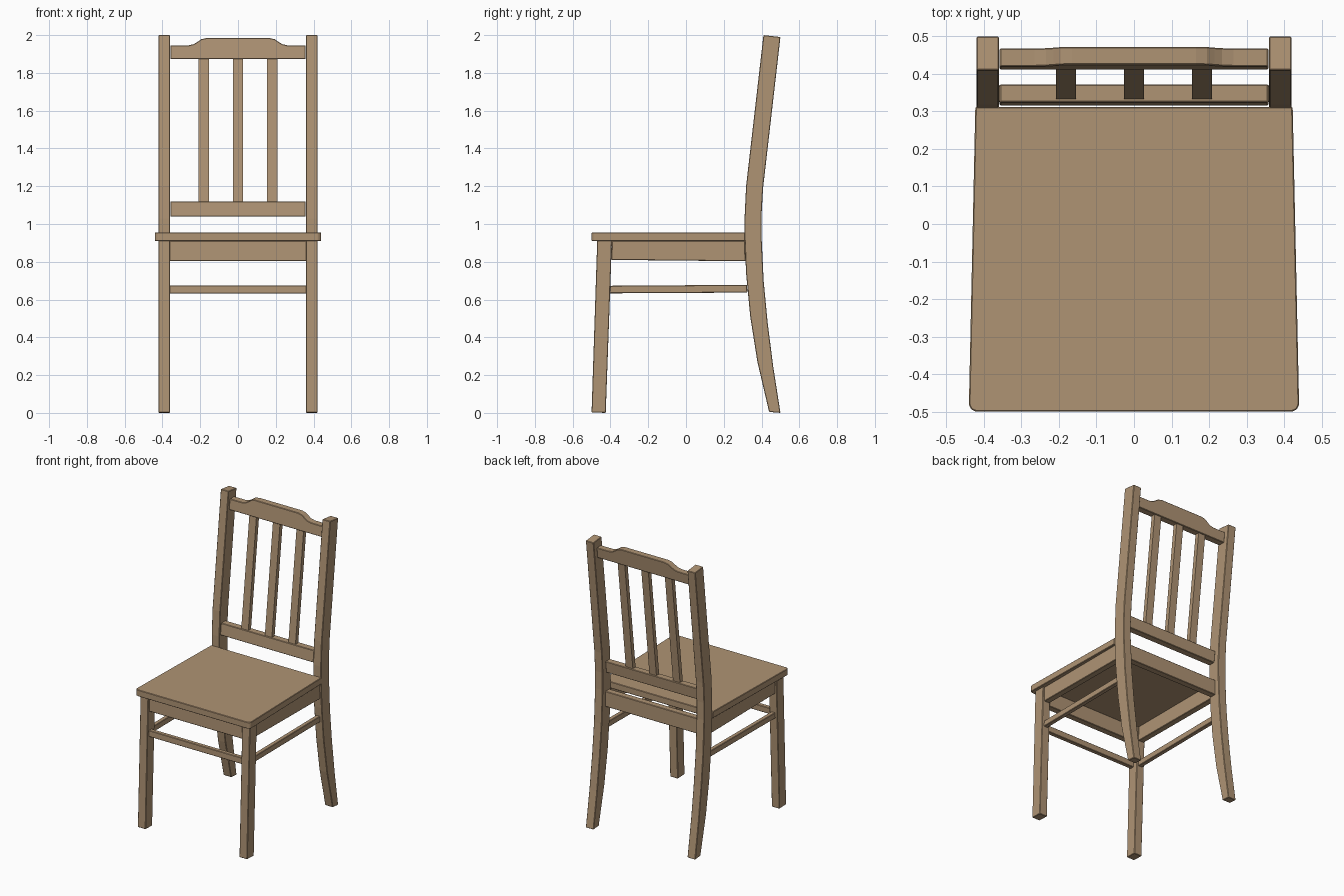
import bpy, bmesh, math

if "Cube" in bpy.data.objects:
    bpy.data.objects.remove(bpy.data.objects["Cube"])

wood = bpy.data.materials.new("warm brown wood")
wood.diffuse_color = (0.43, 0.295, 0.175, 1)
wood.use_nodes = True
wood.node_tree.nodes["Principled BSDF"].inputs["Base Color"].default_value = wood.diffuse_color


def prism(name, pts, to_a, to_b, bevel=0.003, mirror=False):
    """Solid between two copies of a 2D outline, each placed by a mapping."""
    bm = bmesh.new()
    a = [bm.verts.new(to_a(u, v)) for u, v in pts]
    b = [bm.verts.new(to_b(u, v)) for u, v in pts]
    bm.faces.new(a)
    bm.faces.new(b[::-1])
    n = len(pts)
    for i in range(n):
        j = (i + 1) % n
        bm.faces.new((a[j], a[i], b[i], b[j]))
    bmesh.ops.recalc_face_normals(bm, faces=bm.faces)
    me = bpy.data.meshes.new(name)
    bm.to_mesh(me)
    bm.free()
    me.materials.append(wood)
    ob = bpy.data.objects.new(name, me)
    bpy.context.collection.objects.link(ob)
    if mirror:
        ob.modifiers.new("mirror", 'MIRROR').use_mirror_merge = False
    if bevel:
        m = ob.modifiers.new("soft edges", 'BEVEL')
        m.width = bevel
        m.segments = 1
        m.limit_method = 'ANGLE'
        m.angle_limit = math.radians(40)
    return ob


def side_part(name, pts, x0, x1, **k):
    # outline in y-z, extruded along x
    return prism(name, pts, lambda y, z: (x0, y, z), lambda y, z: (x1, y, z), **k)


def leaning(name, pts, y_at, thick, **k):
    # outline in x-z, front surface follows y_at(z)
    return prism(name, pts, lambda x, z: (x, y_at(z), z),
                 lambda x, z: (x, y_at(z) + thick, z), **k)


def rect(u0, u1, v0, v1):
    return [(u0, v0), (u1, v0), (u1, v1), (u0, v1)]


# curved rear posts
front = [(0.44, 0.005), (0.378, 0.27), (0.34, 0.51), (0.318, 0.74), (0.31, 0.93),
         (0.31, 1.03), (0.318, 1.2), (0.41, 2.0)]
back = [(0.50, 1.99), (0.408, 1.19), (0.40, 1.05), (0.40, 0.93), (0.411, 0.70),
        (0.432, 0.48), (0.461, 0.25), (0.50, 0.0)]
side_part("rear_post", front + back, 0.36, 0.42, mirror=True)

# front legs, leaning slightly back
side_part("front_leg", [(-0.50, 0.003), (-0.425, 0.0), (-0.392, 0.912), (-0.47, 0.912)],
          0.36, 0.42, mirror=True)

# tapered seat with rounded front corners
r = 0.022
corner = [(0.44 - r + r * math.cos(t), -0.50 + r - r * math.sin(t))
          for t in (math.radians(90 - 18 * i) for i in range(6))]
right = corner + [(0.423, 0.312)]
outline = right + [(-x, y) for x, y in reversed(right)]
prism("seat", outline, lambda x, y: (x, y, 0.91), lambda x, y: (x, y, 0.955))

# aprons under the seat
leg_lean = lambda z: -0.455 + 0.033 * (z - 0.9)
leaning("front_apron", rect(-0.362, 0.362, 0.805, 0.911), leg_lean, 0.045)
leaning("rear_apron", rect(-0.362, 0.362, 0.805, 0.911), lambda z: 0.325, 0.045)
side_part("side_apron", [(-0.395, 0.81), (0.315, 0.803), (0.312, 0.911), (-0.392, 0.911)],
          0.367, 0.41, mirror=True)

# stretchers
leaning("front_stretcher", rect(-0.362, 0.362, 0.632, 0.675), leg_lean, 0.03)
side_part("side_stretcher", [(-0.405, 0.633), (0.325, 0.637), (0.323, 0.678), (-0.402, 0.673)],
          0.374, 0.404, mirror=True)

# backrest: lower rail, slats and shaped top rail
back_lean = lambda z: 0.32 + 0.118 * (z - 1.08)
leaning("lower_back_rail", rect(-0.358, 0.358, 1.04, 1.12), back_lean, 0.048)
for i in (-1, 0, 1):
    c = i * 0.181
    leaning("back_slat", rect(c - 0.027, c + 0.027, 1.115, 1.88),
            lambda z: back_lean(z) + 0.008, 0.03, bevel=0)
crest = [(0.358, 1.945), (0.265, 1.945), (0.235, 1.952), (0.215, 1.964),
         (0.195, 1.978), (0.165, 1.985)]
top = crest + [(-x, z) for x, z in reversed(crest)]
leaning("top_back_rail", [(-0.358, 1.873), (0.358, 1.873)] + top,
        lambda z: back_lean(z) - 0.002, 0.048)
